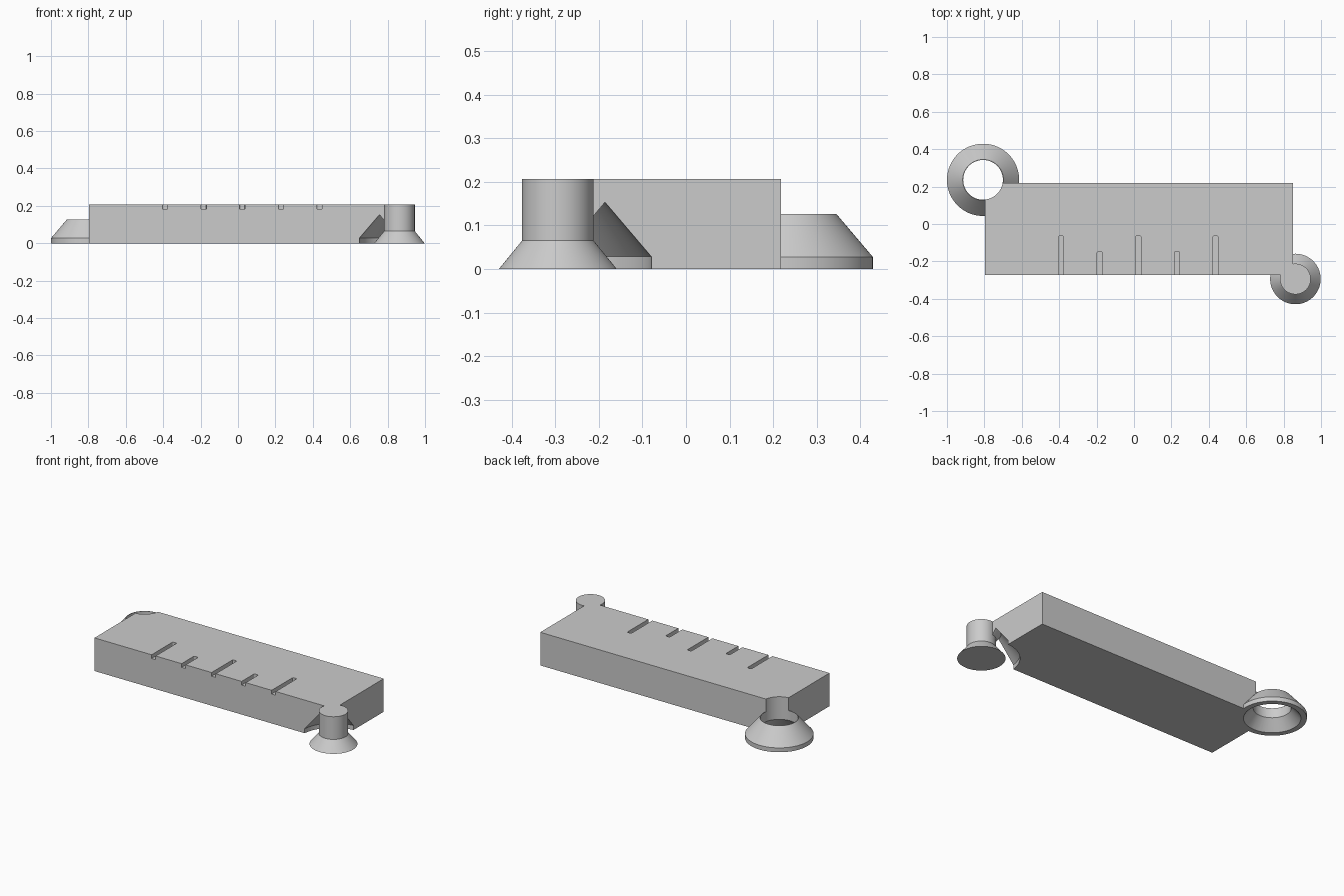
import bpy, bmesh, math
from mathutils import Vector, Matrix

if "Cube" in bpy.data.objects:
    bpy.data.objects.remove(bpy.data.objects["Cube"])

grey = bpy.data.materials.new("plain_grey")
grey.diffuse_color = (0.6, 0.6, 0.6, 1)
grey.use_nodes = True
grey.node_tree.nodes["Principled BSDF"].inputs["Base Color"].default_value = grey.diffuse_color

H = 0.206                    # block height
POST = (0.863, -0.294)       # centre of the connecting post
RING = (-0.807, 0.236)       # centre of the connecting ring


def finish(name, bm):
    bmesh.ops.recalc_face_normals(bm, faces=bm.faces)
    me = bpy.data.meshes.new(name)
    bm.to_mesh(me)
    bm.free()
    me.materials.append(grey)
    ob = bpy.data.objects.new(name, me)
    bpy.context.collection.objects.link(ob)
    return ob


def box(name, lo, hi, round_ends=0):
    bm = bmesh.new()
    lo, hi = Vector(lo), Vector(hi)
    m = Matrix.Translation((lo + hi) / 2) @ Matrix.Diagonal((*(hi - lo), 1))
    bmesh.ops.create_cube(bm, size=1, matrix=m)
    if round_ends:
        edges = [e for e in bm.edges if abs(e.verts[0].co.z - e.verts[1].co.z) > 1e-4]
        bmesh.ops.bevel(bm, geom=edges, offset=round_ends, segments=3, profile=0.5, affect='EDGES')
    return finish(name, bm)


def lathe(name, centre, profile):
    """Solid turned from (radius, z) points that start and end on the axis."""
    bm = bmesh.new()
    vs = [bm.verts.new((r, 0, z)) for r, z in profile]
    es = [bm.edges.new(p) for p in zip(vs, vs[1:])]
    bmesh.ops.spin(bm, geom=vs + es, cent=(0, 0, 0), axis=(0, 0, 1),
                   angle=math.tau, steps=96, use_duplicate=False)
    bmesh.ops.remove_doubles(bm, verts=bm.verts, dist=1e-5)
    bmesh.ops.translate(bm, verts=bm.verts, vec=(*centre, 0))
    return finish(name, bm)


def combine(target, tool, op):
    mod = target.modifiers.new(op, 'BOOLEAN')
    mod.operation, mod.object, mod.solver = op, tool, 'EXACT'
    bpy.context.view_layer.objects.active = target
    bpy.ops.object.modifier_apply(modifier=mod.name)
    bpy.data.objects.remove(tool)


# main block
block = box("link_block", (-0.797, -0.272, 0), (0.85, 0.218, H))

# clearance under the post corner for the next link's ring
combine(block, lathe("clearance", POST, [
    (0, -0.02), (0.215, -0.02), (0.215, 0.028), (0.109, 0.153), (0.079, 0.117), (0, 0.117)]), 'DIFFERENCE')

# alternating long and short grooves in the top
for i in range(5):
    x = -0.39 + 0.2065 * i
    end = -0.148 if i % 2 else -0.064
    combine(block, box("groove", (x - 0.014, -0.35, H - 0.023), (x + 0.014, end, H + 0.05), 0.007), 'DIFFERENCE')

# post with a flared foot
combine(block, lathe("post", POST, [
    (0, 0), (0.135, 0), (0.082, 0.065), (0.082, H), (0, H)]), 'UNION')

# ring, then its flared hole cut through ring and block corner
combine(block, lathe("ring", RING, [
    (0, 0), (0.193, 0), (0.193, 0.027), (0.109, 0.126), (0, 0.126)]), 'UNION')
combine(block, lathe("ring_hole", RING, [
    (0, -0.02), (0.177, -0.02), (0.106, 0.065), (0.106, H + 0.05), (0, H + 0.05)]), 'DIFFERENCE')

# smooth round walls, crisp edges
bpy.ops.object.select_all(action='DESELECT')
block.select_set(True)
bpy.context.view_layer.objects.active = block
bpy.ops.object.shade_smooth_by_angle(angle=math.radians(25))
